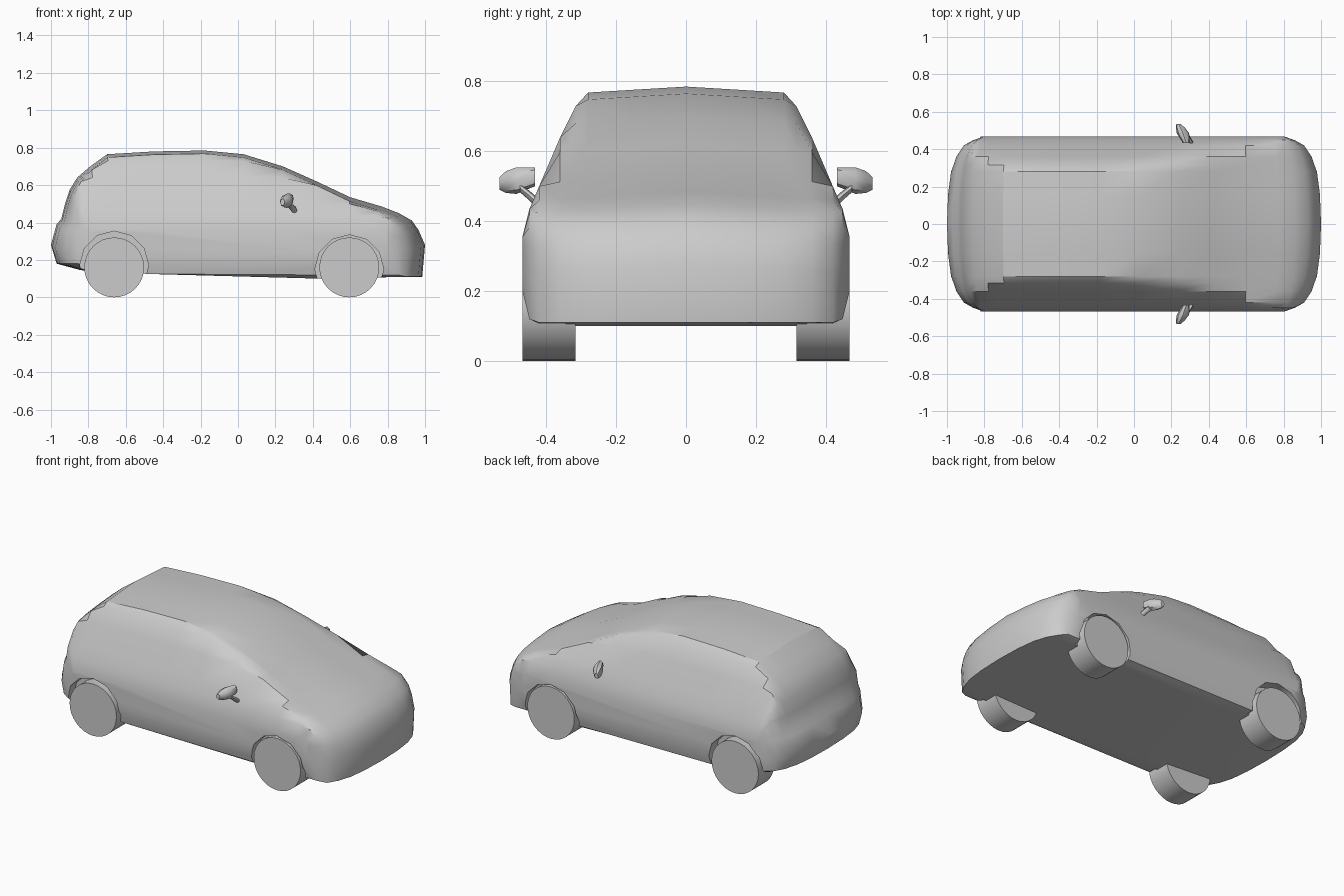
import bpy, bmesh, math
from mathutils import Vector

if "Cube" in bpy.data.objects:
    bpy.data.objects.remove(bpy.data.objects["Cube"])


def make_object(name, bm, angle=35):
    bmesh.ops.recalc_face_normals(bm, faces=bm.faces)
    mesh = bpy.data.meshes.new(name)
    bm.to_mesh(mesh)
    bm.free()
    ob = bpy.data.objects.new(name, mesh)
    bpy.context.collection.objects.link(ob)
    if angle:
        smooth(ob, angle)
    return ob


def smooth(ob, angle):
    bpy.ops.object.select_all(action='DESELECT')
    bpy.context.view_layer.objects.active = ob
    ob.select_set(True)
    bpy.ops.object.shade_smooth_by_angle(angle=math.radians(angle))


def loft(name, rings, angle=35):
    bm = bmesh.new()
    rows = [[bm.verts.new(p) for p in ring] for ring in rings]
    n = len(rows[0])
    for a, b in zip(rows, rows[1:]):
        for i in range(n):
            j = (i + 1) % n
            bm.faces.new((a[i], a[j], b[j], b[i]))
    bm.faces.new(rows[0])
    bm.faces.new(rows[-1])
    return make_object(name, bm, angle)


def cylinder(name, x, z, radius, y0, y1, sides, angle=35):
    rings = [[(x + radius * math.sin(2 * math.pi * i / sides), y,
               z + radius * math.cos(2 * math.pi * i / sides))
              for i in range(sides)] for y in (y0, y1)]
    return loft(name, rings, angle)


# Side profile of the body (x, z), clockwise from the rear bumper
profile = [(-.97, .18), (-1, .28), (-.97, .39), (-.945, .42), (-.925, .50),
           (-.90, .575), (-.86, .64), (-.79, .70), (-.70, .765), (-.45, .78),
           (-.18, .785), (.03, .765), (.24, .70), (.42, .62), (.60, .535),
           (.77, .485), (.86, .45), (.93, .41), (.965, .36), (1, .28),
           (.985, .11), (.77, .107), (.43, .10), (-.48, .125), (-.84, .145)]

# Slices across the width: y, highest z, lowest z, how far the ends pull in
slices = [(0, .785, 0, 0), (.16, .778, 0, .006), (.28, .768, 0, .022),
          (.315, .73, 0, .035), (.36, .64, 0, .05), (.42, .50, 0, .09),
          (.448, .435, .12, .14), (.468, .355, .20, .20)]


def body_slice(s, side):
    y, top, low, pull = s
    return [(x - math.copysign(pull * abs(x) ** 6, x), y * side,
             max(low, min(z - .06 * y * (z > .2), top))) for x, z in profile]


rings = [body_slice(s, -1) for s in reversed(slices[1:])]
rings += [body_slice(s, 1) for s in slices]
body = loft("car_body", rings, 0)

# Wheels and wheel arches
for x, arch_z, end in ((-.662, .17, "rear"), (.595, .15, "front")):
    for side, label in ((-1, "right"), (1, "left")):
        cutter = cylinder("arch_cutter", x, arch_z, .184, side * .40, side * .6, 12, 0)
        cutter.hide_render = True
        mod = body.modifiers.new("arch", 'BOOLEAN')
        mod.operation = 'DIFFERENCE'
        mod.solver = 'EXACT'
        mod.object = cutter
        bpy.context.view_layer.objects.active = body
        bpy.ops.object.modifier_apply(modifier=mod.name)
        bpy.data.objects.remove(cutter)
        cylinder(f"{end}_{label}_wheel", x, .16, .16, side * .316, side * .468, 32)
smooth(body, 32)


# Door mirrors: a tapered housing on a thin stalk
def tube(name, stations, side):
    rings = []
    for x, y, z, rx, rz in stations:
        rings.append([(x + rx * math.cos(i * math.pi / 4), y * side,
                       z + rz * math.sin(i * math.pi / 4)) for i in range(8)])
    return loft(name, rings, 40)


for side, label in ((-1, "right"), (1, "left")):
    tube(f"{label}_mirror", [(.238, .534, .508, .012, .018), (.248, .515, .512, .024, .031),
                             (.262, .485, .516, .033, .038), (.280, .432, .527, .018, .027)], side)
    tube(f"{label}_mirror_stalk", [(.275, .475, .495, .02, .012), (.295, .450, .475, .016, .014),
                                   (.308, .425, .452, .012, .016)], side)
